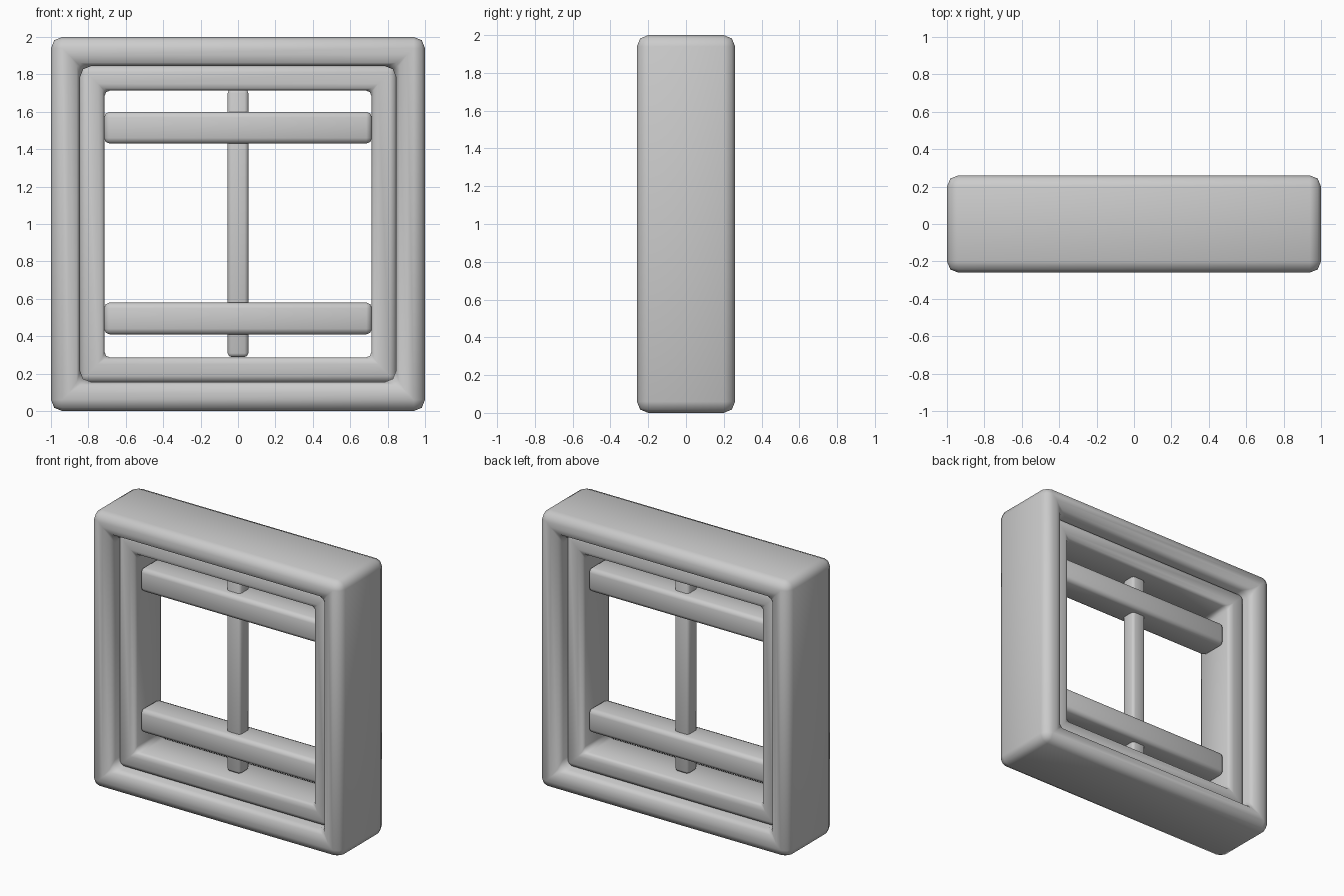
import bpy
import bmesh

if "Cube" in bpy.data.objects:
    bpy.data.objects.remove(bpy.data.objects["Cube"], do_unlink=True)

grey = bpy.data.materials.new("light_grey")
grey.use_nodes = True
grey.diffuse_color = (0.6, 0.6, 0.6, 1)
grey.node_tree.nodes["Principled BSDF"].inputs["Base Color"].default_value = (0.6, 0.6, 0.6, 1)


def finish(name, bm, bevel):
    """Turn a bmesh into a rounded, smooth shaded object."""
    bmesh.ops.recalc_face_normals(bm, faces=bm.faces)
    for face in bm.faces:
        face.smooth = True
    mesh = bpy.data.meshes.new(name)
    bm.to_mesh(mesh)
    bm.free()
    mesh.materials.append(grey)
    obj = bpy.data.objects.new(name, mesh)
    bpy.context.collection.objects.link(obj)
    mod = obj.modifiers.new("rounding", "BEVEL")
    mod.width = bevel
    mod.segments = 2
    mod.limit_method = "ANGLE"
    return obj


def square_ring(name, outer, inner, depth, bevel):
    """Square frame around the centre, given half sizes and half depth."""
    bm = bmesh.new()
    corners = [(-1, -1), (1, -1), (1, 1), (-1, 1)]
    section = [(outer, -depth), (inner, -depth), (inner, depth), (outer, depth)]
    loops = [[bm.verts.new((cx * r, y, 1 + cz * r)) for cx, cz in corners]
             for r, y in section]
    for i in range(4):
        a, b = loops[i], loops[(i + 1) % 4]
        for j in range(4):
            k = (j + 1) % 4
            bm.faces.new((a[j], a[k], b[k], b[j]))
    return finish(name, bm, bevel)


def bar(name, size, z, bevel):
    """Rounded box centred at height z."""
    bm = bmesh.new()
    bmesh.ops.create_cube(bm, size=1)
    bmesh.ops.scale(bm, vec=size, verts=bm.verts)
    bmesh.ops.translate(bm, vec=(0, 0, z), verts=bm.verts)
    return finish(name, bm, bevel)


# Nested frames
square_ring("outer_frame", 1.0, 0.845, 0.26, 0.06)
square_ring("inner_frame", 0.847, 0.715, 0.165, 0.035)

# Horizontal rails and the upright post through them
for rail, height in (("lower_rail", 0.495), ("upper_rail", 1.515)):
    bar(rail, (1.432, 0.21, 0.17), height, 0.03)
bar("centre_post", (0.11, 0.11, 1.432), 1.005, 0.02)
